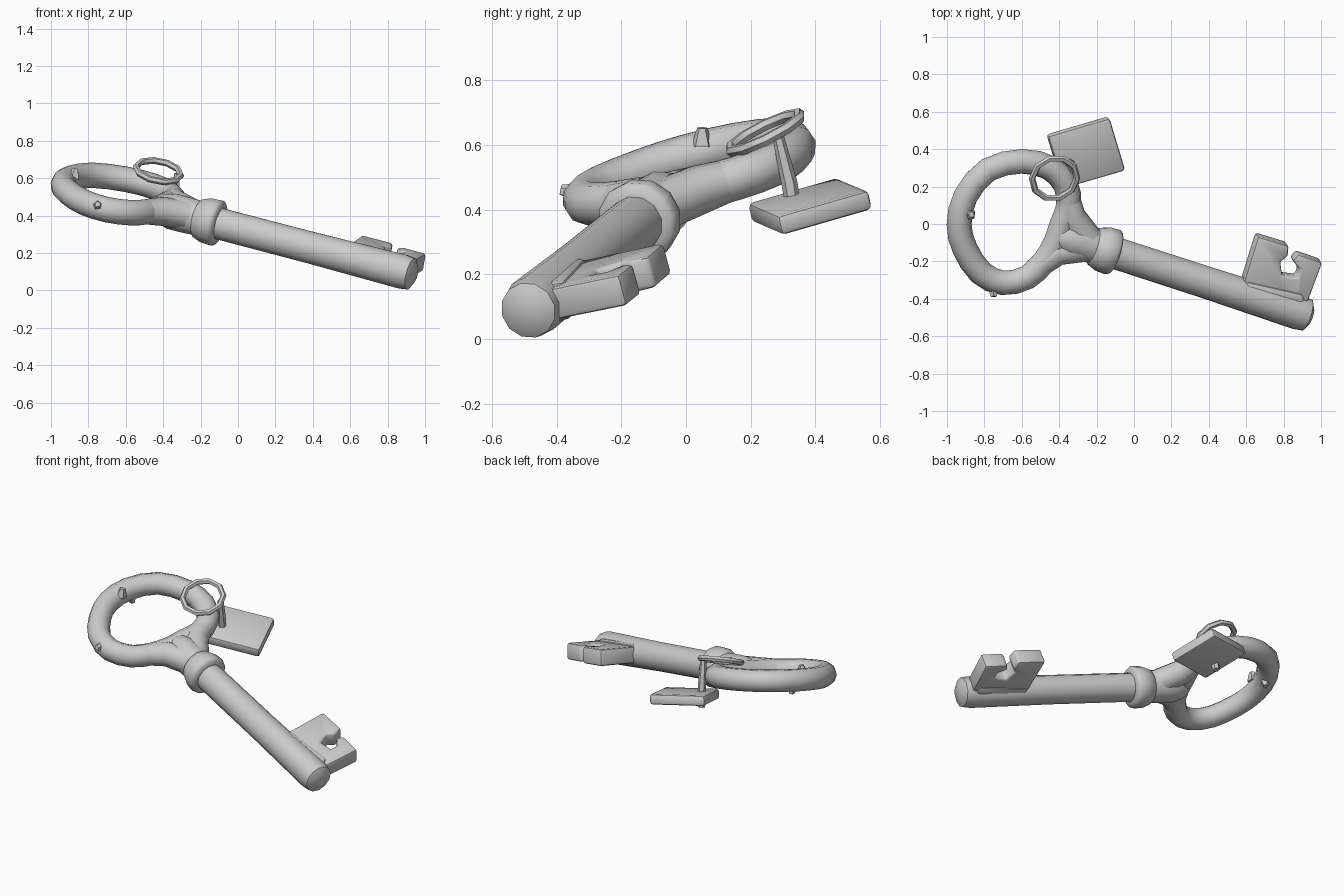
import bpy, bmesh, math
from mathutils import Vector

if "Cube" in bpy.data.objects:
    bpy.data.objects.remove(bpy.data.objects["Cube"])

metal = bpy.data.materials.new("plain_grey")
metal.use_nodes = True
GREY = (0.6, 0.6, 0.6, 1)
metal.diffuse_color = GREY
metal.node_tree.nodes["Principled BSDF"].inputs["Base Color"].default_value = GREY

# Tilted planes as z = a + p*x + q*y
BOW_PLANE = (0.387, -0.19, 0.28)
BIT_PLANE = (0.383, -0.18, 0.27)
TAG_PLANE = (0.273, -0.19, 0.23)


def on_plane(plane, x, y):
    a, p, q = plane
    return Vector((x, y, a + p * x + q * y))


def plane_normal(plane):
    return Vector((-plane[1], -plane[2], 1)).normalized()


def finish(name, bm, angle=50, bevel=0):
    bmesh.ops.recalc_face_normals(bm, faces=bm.faces)
    mesh = bpy.data.meshes.new(name)
    bm.to_mesh(mesh)
    bm.free()
    mesh.materials.append(metal)
    obj = bpy.data.objects.new(name, mesh)
    bpy.context.collection.objects.link(obj)
    bpy.ops.object.select_all(action="DESELECT")
    obj.select_set(True)
    bpy.context.view_layer.objects.active = obj
    if bevel:
        mod = obj.modifiers.new("soft_edges", "BEVEL")
        mod.width = bevel
        mod.segments = 2
        bpy.ops.object.modifier_apply(modifier=mod.name)
    bpy.ops.object.shade_smooth_by_angle(angle=math.radians(angle))


def tube(name, points, radii, up, sides=10, closed=False):
    """Loft circles of the given radii along a path."""
    bm = bmesh.new()
    n = len(points)
    rings = []
    for i, (point, r) in enumerate(zip(points, radii)):
        if closed:
            along = points[(i + 1) % n] - points[i - 1]
        else:
            along = points[min(i + 1, n - 1)] - points[max(i - 1, 0)]
        side = along.cross(up).normalized()
        top = side.cross(along).normalized()
        turns = [2 * math.pi * k / sides for k in range(sides)]
        rings.append([bm.verts.new(point + r * (math.cos(t) * side + math.sin(t) * top))
                      for t in turns])
    for i in range(n if closed else n - 1):
        a, b = rings[i], rings[(i + 1) % n]
        for k in range(sides):
            m = (k + 1) % sides
            bm.faces.new((a[k], a[m], b[m], b[k]))
    if not closed:
        bm.faces.new(rings[0])
        bm.faces.new(rings[-1])
    finish(name, bm)


def slab(name, outline, plane, thickness, bevel):
    """Thick plate lying on a tilted plane."""
    bm = bmesh.new()
    half = plane_normal(plane) * thickness / 2
    low = [bm.verts.new(on_plane(plane, x, y) - half) for x, y in outline]
    high = [bm.verts.new(on_plane(plane, x, y) + half) for x, y in outline]
    bm.faces.new(low)
    bm.faces.new(high)
    for i in range(len(outline)):
        j = (i + 1) % len(outline)
        bm.faces.new((low[i], low[j], high[j], high[i]))
    finish(name, bm, 40, bevel)


def rounded(points):
    """Add a smooth midpoint between each pair of points on a closed path."""
    n = len(points)
    result = []
    for i, p in enumerate(points):
        q = points[(i + 1) % n]
        result += [p, (p + q) * 0.5625 - (points[i - 1] + points[(i + 2) % n]) * 0.0625]
    return result


key_up = plane_normal(BOW_PLANE)

# Bow: uneven closed loop, pinched where it meets the neck
bow_path = rounded([on_plane(BOW_PLANE, x, y) for x, y in [
    (-0.935, 0), (-0.9, 0.15), (-0.78, 0.29), (-0.6, 0.335), (-0.45, 0.3),
    (-0.365, 0.21), (-0.35, 0.1), (-0.385, 0), (-0.42, -0.1), (-0.48, -0.2),
    (-0.57, -0.285), (-0.7, -0.315), (-0.82, -0.26), (-0.905, -0.13)]])
tube("bow", bow_path, [0.068] * len(bow_path), key_up, closed=True)

# Neck, collar and shaft share one axis, described by position along x
start, end = Vector((-0.1, -0.155, 0.357)), Vector((0.92, -0.486, 0.09))


def on_axis(x):
    return start.lerp(end, (x - start.x) / (end.x - start.x))


def turned(name, profile, sides=12):
    tube(name, [on_axis(x) for x, r in profile], [r for x, r in profile], key_up, sides)


turned("neck", [(-0.45, 0.04), (-0.41, 0.08), (-0.35, 0.1), (-0.28, 0.1), (-0.18, 0.095)])
turned("collar", [(-0.222, 0.09), (-0.212, 0.105), (-0.165, 0.125),
                  (-0.115, 0.128), (-0.1, 0.115), (-0.095, 0.08)])
turned("shaft", [(-0.18, 0.087), (0.4, 0.088), (0.88, 0.095), (0.925, 0.088), (0.945, 0.05)])

# Roots blending the neck into both sides of the bow
for side, path in (("left", [(-0.36, 0.17), (-0.335, 0.04), (-0.24, -0.09)]),
                   ("right", [(-0.54, -0.25), (-0.41, -0.15), (-0.26, -0.125)])):
    tube(side + "_neck_root", [on_plane(BOW_PLANE, x, y) for x, y in path],
         [0.062, 0.077, 0.08], key_up)

# Bit with two teeth, and a fuller base along the shaft
slab("bit", [(0.56, -0.36), (0.61, -0.2), (0.655, -0.055), (0.82, -0.105), (0.815, -0.165),
             (0.775, -0.19), (0.785, -0.265), (0.865, -0.275), (0.88, -0.23), (0.84, -0.185),
             (0.87, -0.15), (1.0, -0.195), (0.92, -0.41), (0.86, -0.47)],
     BIT_PLANE, 0.1, 0.014)
slab("bit_base", [(0.54, -0.4), (0.59, -0.29), (0.9, -0.36), (0.91, -0.45)],
     BIT_PLANE, 0.125, 0.025)

# Small loop resting on the bow
loop_up = Vector((0.2, -0.5, 1)).normalized()
loop_x = Vector((0, 1, 0)).cross(loop_up).normalized()
loop_y = loop_up.cross(loop_x)
loop_path = [Vector((-0.425, 0.245, 0.638)) + 0.122 * (math.cos(t) * loop_x + math.sin(t) * loop_y)
             for t in (2 * math.pi * k / 10 for k in range(10))]
tube("small_loop", loop_path, [0.018] * 10, loop_up, 6, True)

# Link hanging from the loop through the tag
tube("tag_link", [Vector((-0.325, 0.285, 0.625)), Vector((-0.34, 0.32, 0.48)),
                  Vector((-0.35, 0.34, 0.35))], [0.018, 0.025, 0.022], Vector((1, 0, 0)), 6)

# Flat tag
slab("tag", [(-0.05, 0.29), (-0.135, 0.572), (-0.465, 0.475), (-0.38, 0.195)],
     TAG_PLANE, 0.063, 0.016)

# Tiny thorns on the bow
thorns = [((-0.885, 0.05), (0.2, 0, 1)), ((-0.75, -0.305), (0, -1, 0.2)),
          ((-0.88, 0.15), (0, 0.2, -1))]
for i, ((x, y), direction) in enumerate(thorns):
    base = on_plane(BOW_PLANE, x, y)
    way = Vector(direction).normalized()
    tube("thorn_%d" % (i + 1), [base + way * 0.03, base + way * 0.085], [0.035, 0.016],
         Vector((1, 0.3, 0)), 5)
